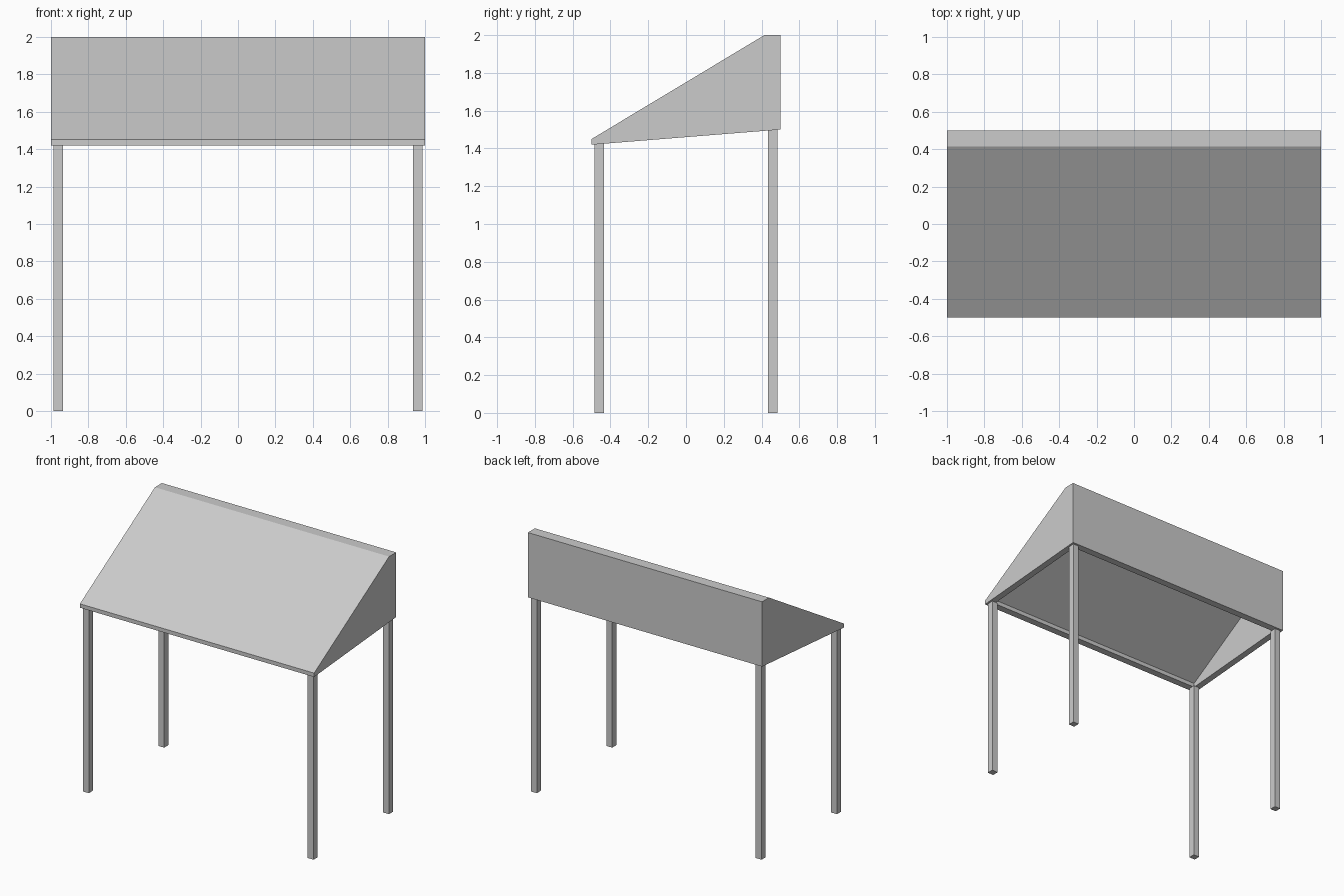
import bpy, bmesh

if "Cube" in bpy.data.objects:
    bpy.data.objects.remove(bpy.data.objects["Cube"])


def extrude_x(name, profile, x0, x1):
    """Closed (y, z) profile extruded from x0 to x1."""
    bm = bmesh.new()
    face = bm.faces.new([bm.verts.new((x0, y, z)) for y, z in profile])
    ext = bmesh.ops.extrude_face_region(bm, geom=[face])
    moved = [v for v in ext["geom"] if isinstance(v, bmesh.types.BMVert)]
    bmesh.ops.translate(bm, vec=(x1 - x0, 0, 0), verts=moved)
    bmesh.ops.recalc_face_normals(bm, faces=bm.faces)
    mesh = bpy.data.meshes.new(name)
    bm.to_mesh(mesh)
    bm.free()
    obj = bpy.data.objects.new(name, mesh)
    bpy.context.collection.objects.link(obj)
    return obj


def underside(y):
    return 1.42 + 0.08 * (y + 0.5)


# Sloped canopy, hollow and open underneath
WALL = 0.05
canopy = extrude_x("canopy", [(-0.5, 1.42), (-0.5, 1.45), (0.415, 2.0),
                              (0.5, 2.0), (0.5, 1.5)], -1, 1)
inner = 0.5 - WALL
hollow = extrude_x("canopy_hollow_cutter",
                   [(-inner, 1.3), (-inner, 1.455), (0.415, 1.975),
                    (inner, 1.975), (inner, 1.3)], -1 + WALL, 1 - WALL)
hollow.hide_render = True
hollow.hide_set(True)
cut = canopy.modifiers.new("hollow", 'BOOLEAN')
cut.operation = 'DIFFERENCE'
cut.solver = 'EXACT'
cut.object = hollow

# Four square legs, tops trimmed to the slanted rim
for row, y in (("front", -0.485), ("back", 0.435)):
    profile = [(y, 0), (y + 0.05, 0), (y + 0.05, underside(y + 0.05)), (y, underside(y))]
    for side, x in (("left", -0.985), ("right", 0.935)):
        extrude_x(f"{row}_{side}_leg", profile, x, x + 0.05)
